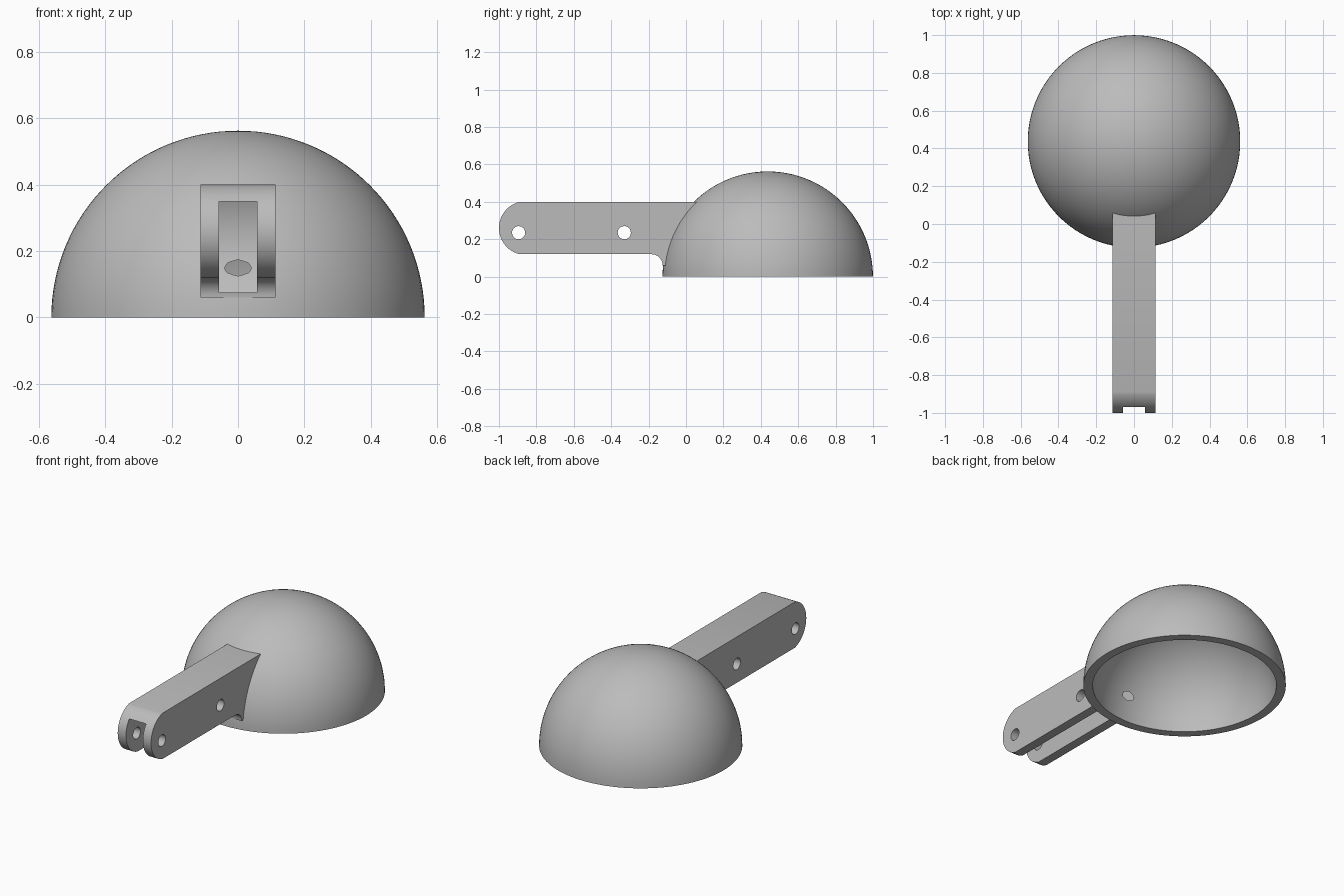
import bpy, bmesh, math
from mathutils import Matrix

cube = bpy.data.objects.get("Cube")
if cube:
    bpy.data.objects.remove(cube, do_unlink=True)

grey = bpy.data.materials.new("plain grey")
grey.use_nodes = True
grey.diffuse_color = (0.5, 0.5, 0.5, 1)
grey.node_tree.nodes["Principled BSDF"].inputs["Base Color"].default_value = (0.5, 0.5, 0.5, 1)

DOME_Y, OUTER, INNER = 0.437, 0.5625, 0.51
HOLE_Z, REAR_PIN_Y, FRONT_PIN_Y = 0.235, -0.33, -0.895


def finish(bm, name):
    bmesh.ops.recalc_face_normals(bm, faces=bm.faces)
    mesh = bpy.data.meshes.new(name)
    bm.to_mesh(mesh)
    bm.free()
    mesh.materials.append(grey)
    ob = bpy.data.objects.new(name, mesh)
    bpy.context.collection.objects.link(ob)
    return ob


def arc(cy, cz, r, start, end, steps):
    """Points (y, z) on an arc, angles in radians."""
    angles = [start + (end - start) * i / steps for i in range(steps + 1)]
    return [(cy + r * math.cos(a), cz + r * math.sin(a)) for a in angles]


def extrude_x(name, points, half):
    """Solid with a (y, z) outline, reaching half to each side of x = 0."""
    bm = bmesh.new()
    face = bm.faces.new([bm.verts.new((-half, y, z)) for y, z in points])
    geom = bmesh.ops.extrude_face_region(bm, geom=[face])["geom"]
    bmesh.ops.translate(bm, vec=(2 * half, 0, 0),
                        verts=[g for g in geom if isinstance(g, bmesh.types.BMVert)])
    return finish(bm, name)


def cut(ob, cutters):
    for c in cutters:
        c.hide_render = True
        mod = ob.modifiers.new("cut", 'BOOLEAN')
        mod.operation, mod.solver, mod.object = 'DIFFERENCE', 'EXACT', c
    bpy.context.view_layer.update()
    graph = bpy.context.evaluated_depsgraph_get()
    mesh = bpy.data.meshes.new_from_object(ob.evaluated_get(graph))
    ob.modifiers.clear()
    ob.data = mesh


# Hollow dome: lathe a thick quarter ring around z
bm = bmesh.new()
quarter = math.pi / 2
ring = arc(0, 0, OUTER, quarter, 0, 32) + arc(0, 0, INNER, 0, quarter, 32)
verts = [bm.verts.new((0, -r, z)) for r, z in ring]
edges = [bm.edges.new(pair) for pair in zip(verts, verts[1:])]
bmesh.ops.spin(bm, geom=verts + edges, cent=(0, 0, 0), axis=(0, 0, 1),
               angle=2 * math.pi, steps=96)
bmesh.ops.remove_doubles(bm, verts=bm.verts, dist=0.0005)
bmesh.ops.translate(bm, verts=bm.verts, vec=(0, DOME_Y, 0))
dome = finish(bm, "dome")

# Arm: bowed front end, fillet under the root, rear end buried in the dome wall
TOP, BOTTOM, SEAT = 0.4, 0.12, 0.54
bow = math.asin(0.14 / 0.144)
outline = arc(-0.856, 0.26, 0.144, math.pi - bow, math.pi + bow, 24)
outline += arc(-0.185, 0.06, 0.06, quarter, 0, 10)
outline += arc(DOME_Y, 0, SEAT, math.pi - math.asin(0.06 / SEAT),
               math.pi - math.asin(TOP / SEAT), 16)
arm = extrude_x("arm", outline, 0.1125)

# Slot cutter: open at the front and below, with a hollow round end
R = 0.294
slot_outline = arc(REAR_PIN_Y, HOLE_Z, R, math.asin((0.075 - HOLE_Z) / R),
                   math.asin((0.35 - HOLE_Z) / R), 24)
slot_outline += [(-1.2, 0.35), (-1.2, 0.075)]
slot = extrude_x("slot_cutter", slot_outline, 0.057)

# Pin hole cutters
pins = [extrude_x("pin_hole_cutter", arc(y, HOLE_Z, 0.035, 0, 2 * math.pi, 32)[:-1], 0.3)
        for y in (FRONT_PIN_Y, REAR_PIN_Y)]

cut(arm, [slot] + pins)
cut(dome, [slot])
for c in [slot] + pins:
    bpy.data.objects.remove(c, do_unlink=True)

# Smooth curves, sharp edges
bpy.ops.object.select_all(action='DESELECT')
for ob in (dome, arm):
    ob.select_set(True)
bpy.context.view_layer.objects.active = dome
bpy.ops.object.shade_smooth_by_angle(angle=math.radians(25))
